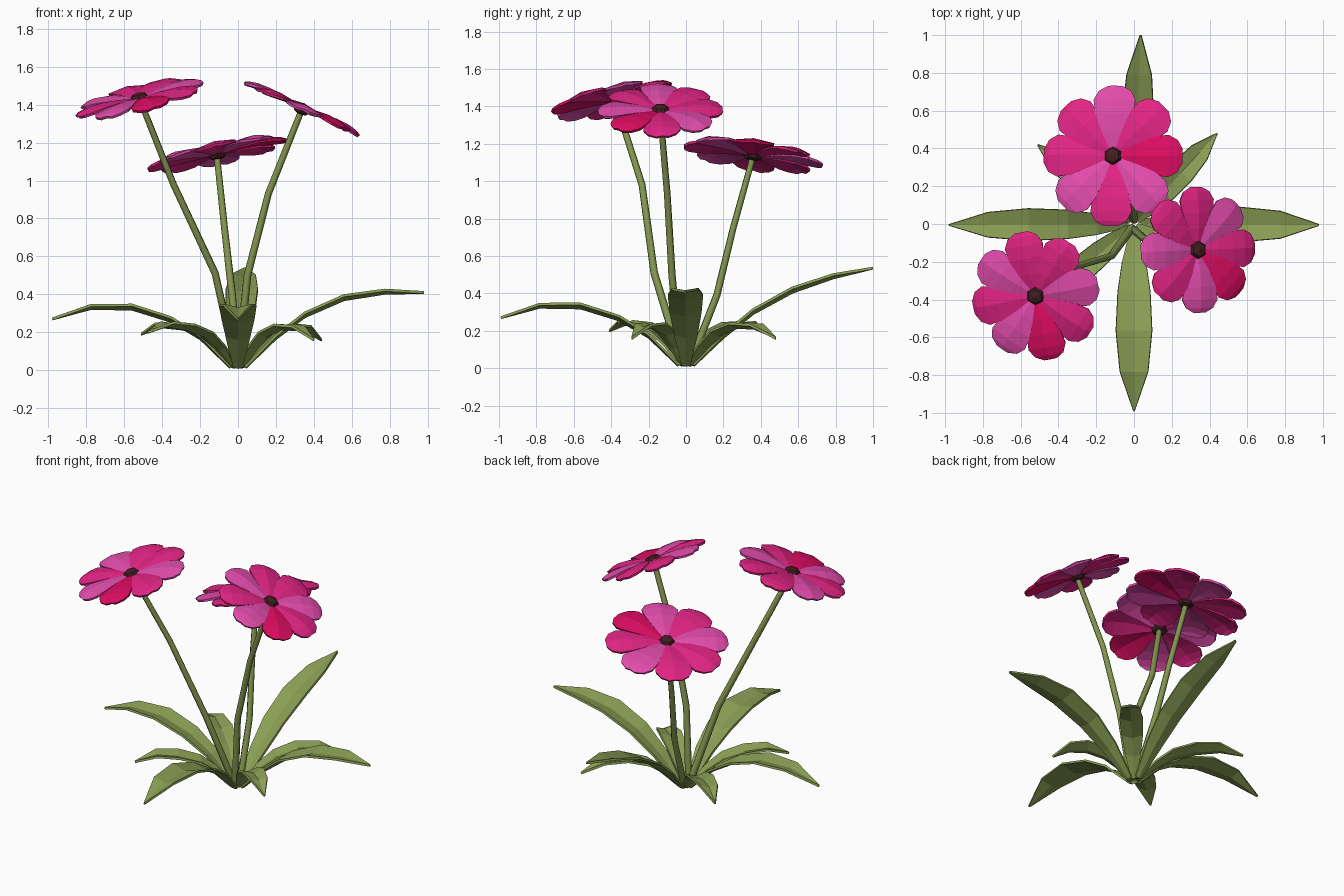
import bpy, bmesh, math
from mathutils import Vector, Matrix

if "Cube" in bpy.data.objects:
    bpy.data.objects.remove(bpy.data.objects["Cube"])


def mat(name, rgb):
    m = bpy.data.materials.new(name)
    lin = [(c / 255 / 12.92) if c < 10 else ((c / 255 + 0.055) / 1.055) ** 2.4 for c in rgb]
    m.diffuse_color = (*lin, 1)
    m.use_nodes = True
    m.node_tree.nodes["Principled BSDF"].inputs["Base Color"].default_value = m.diffuse_color
    return m


LEAF = mat("leaf green", (138, 158, 84))
STEM = mat("stem green", (132, 150, 80))
BROWN = mat("dark brown", (66, 30, 34))
PINK = mat("orchid pink", (226, 76, 172))
MAGENTA = mat("magenta", (226, 36, 132))
CRIMSON = mat("crimson", (222, 12, 98))


def add_object(name, bm, mats, thickness=0):
    me = bpy.data.meshes.new(name)
    bmesh.ops.recalc_face_normals(bm, faces=bm.faces)
    bm.to_mesh(me)
    bm.free()
    for m in mats:
        me.materials.append(m)
    ob = bpy.data.objects.new(name, me)
    bpy.context.collection.objects.link(ob)
    if thickness:
        s = ob.modifiers.new("thickness", 'SOLIDIFY')
        s.thickness, s.offset = thickness, 0
    return ob


def strip(bm, rows, index=0):
    """Bridge rows of three points into a creased blade."""
    rows = [[bm.verts.new(p) for p in r] for r in rows]
    for a, b in zip(rows, rows[1:]):
        for i in range(2):
            bm.faces.new((a[i], a[i + 1], b[i + 1], b[i])).material_index = index


# Leaves: creased blades following an arched path
def leaf(name, tip, heights, width):
    d = Vector((tip[0], tip[1], 0))
    length = d.length
    d.normalize()
    side = Vector((-d.y, d.x, 0))
    stations = [0.04, 0.2, 0.36, 0.57, 0.79, 1.0]
    widths = [0.25, 0.66, 0.9, 1.0, 0.78, 0.04]
    rows = []
    for s, w, z in zip(stations, widths, heights):
        c = d * s * length + Vector((0, 0, z))
        e = side * w * width
        up = Vector((0, 0, 0.014 * w))
        rows.append([c + e + up, c - up * 0.6, c - e + up])
    bm = bmesh.new()
    strip(bm, rows)
    add_object(name, bm, [LEAF], 0.014)


low = [0.015, 0.17, 0.265, 0.33, 0.332, 0.27]
leaf("leaf_front", (0, -0.99), low, 0.096)
leaf("leaf_left", (-0.98, -0.005), low, 0.085)
leaf("leaf_right", (0.98, -0.005), [0.015, 0.17, 0.29, 0.38, 0.412, 0.41], 0.093)
leaf("leaf_back", (0.035, 1.0), [0.015, 0.17, 0.3, 0.415, 0.49, 0.535], 0.085)
short = [0.015, 0.115, 0.185, 0.225, 0.225]
for name, tip, z in (("leaf_back_right", (0.44, 0.48), 0.16),
                     ("leaf_back_left", (-0.51, 0.42), 0.19),
                     ("leaf_front_left", (-0.475, -0.41), 0.2),
                     ("leaf_front_right", (0.4, -0.29), 0.16)):
    leaf(name, tip, short[:4] + [short[4] + (z - 0.17) * 0.5, z], 0.07)


# Stems: tapered tubes with a few bends
def stem(name, points):
    cu = bpy.data.curves.new(name, 'CURVE')
    cu.dimensions = '3D'
    cu.bevel_depth, cu.bevel_resolution = 0.02, 1
    cu.use_fill_caps = True
    sp = cu.splines.new('POLY')
    sp.points.add(len(points) - 1)
    for i, (pt, p) in enumerate(zip(sp.points, points)):
        pt.co = (*p, 1)
        pt.radius = 1.1 - 0.25 * i / (len(points) - 1)
    cu.materials.append(STEM)
    ob = bpy.data.objects.new(name, cu)
    bpy.context.collection.objects.link(ob)


stem("stem_left", [(-0.01, -0.02, 0.02), (-0.12, -0.17, 0.51), (-0.34, -0.235, 0.98), (-0.515, -0.375, 1.42)])
stem("stem_right", [(0.0, -0.03, 0.02), (0.05, -0.075, 0.5), (0.16, -0.1, 0.93), (0.335, -0.138, 1.37)])
stem("stem_back", [(0.0, 0.02, 0.02), (-0.03, 0.165, 0.39), (-0.07, 0.25, 0.74), (-0.11, 0.355, 1.12)])


# Flowers: eight creased petals around a dark button
def flower(name, centre, normal, radius, phase):
    rot = Vector((0, 0, 1)).rotation_difference(Vector(normal)).to_matrix().to_4x4()
    frame = Matrix.Translation(centre) @ rot
    bm = bmesh.new()
    outline = [(0.08, 0.04, 0.0), (0.35, 0.17, 0.05), (0.6, 0.27, 0.07),
               (0.8, 0.3, 0.06), (0.93, 0.23, 0.03), (1.0, 0.1, -0.005)]
    for k, colour in enumerate((2, 1, 0, 1, 1, 0, 1, 0)):
        turn = frame @ Matrix.Rotation(math.radians(phase + 45 * k), 4, 'Z')
        rows = []
        for r, w, z in outline:
            rows.append([turn @ (Vector((r, s * w, z + s * w * 0.04 - abs(s) * w * 0.16)) * radius)
                         for s in (1, 0, -1)])
        strip(bm, rows, colour)
    add_object(name + "_petals", bm, [PINK, MAGENTA, CRIMSON], 0.014)
    bm = bmesh.new()
    bmesh.ops.create_uvsphere(bm, u_segments=6, v_segments=4, radius=0.055,
                              matrix=frame @ Matrix.Diagonal((1, 1, 0.6, 1)))
    add_object(name + "_centre", bm, [BROWN])


flower("flower_left", (-0.52, -0.38, 1.432), (-0.24, -0.2, 1), 0.345, -78)
flower("flower_right", (0.337, -0.137, 1.378), (0.46, 0.0, 1), 0.33, -43)
flower("flower_back", (-0.11, 0.36, 1.14), (-0.21, 0.14, 1), 0.372, -1)
